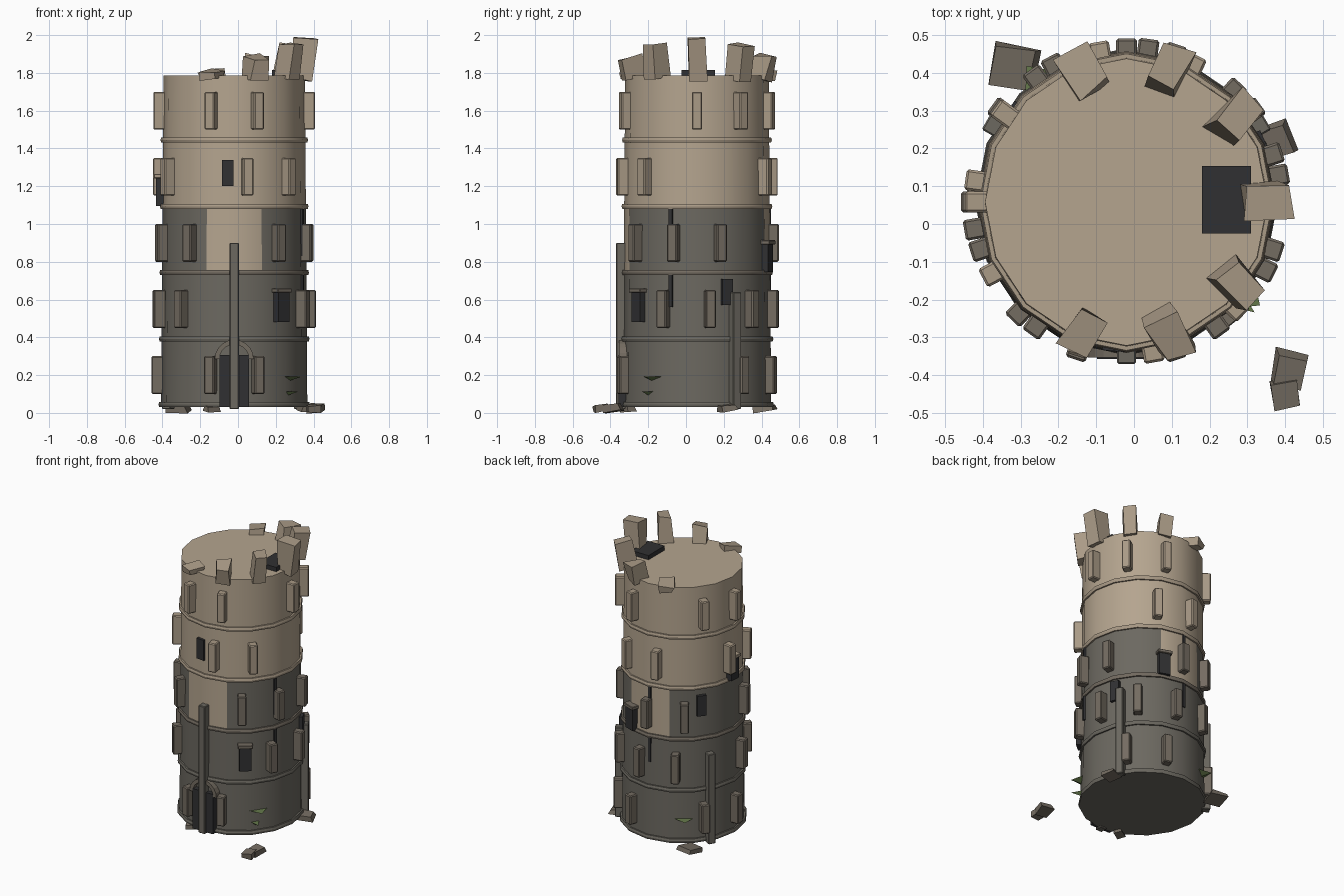
import bpy, bmesh, math, random
from mathutils import Matrix, Vector

if "Cube" in bpy.data.objects:
    bpy.data.objects.remove(bpy.data.objects["Cube"])

random.seed(4)
CX, CY = -0.02, 0.058
SIDES, Z0, STEP, LEVELS = 16, 0.03, 0.351, 5
TOP = Z0 + STEP * LEVELS


def material(name, rgb):
    m = bpy.data.materials.new(name)
    m.diffuse_color = (*rgb, 1)
    m.use_nodes = True
    m.node_tree.nodes["Principled BSDF"].inputs["Base Color"].default_value = m.diffuse_color
    return m


LIGHT = material("light_stone", (0.46, 0.375, 0.275))
TRIM = material("trim_stone", (0.40, 0.325, 0.24))
DARK = material("stained_stone", (0.150, 0.140, 0.118))
BROWN = material("stained_trim", (0.175, 0.15, 0.12))
BLACK = material("dark_opening", (0.030, 0.030, 0.032))
MOSS = material("moss", (0.13, 0.19, 0.07))


def radius(z):
    return 0.393 - 0.013 * (z - Z0) / (TOP - Z0)


def finish(name, bm, mats, smooth=False):
    bmesh.ops.recalc_face_normals(bm, faces=bm.faces[:])
    me = bpy.data.meshes.new(name)
    bm.to_mesh(me)
    bm.free()
    for m in mats:
        me.materials.append(m)
    ob = bpy.data.objects.new(name, me)
    bpy.context.collection.objects.link(ob)
    if smooth:
        bpy.context.view_layer.objects.active = ob
        ob.select_set(True)
        bpy.ops.object.shade_smooth_by_angle(angle=math.radians(30))
        ob.select_set(False)
    return ob


def on_wall(deg, r, z):
    """Local frame on the wall: x outwards, y along the wall, z up."""
    return (Matrix.Translation((CX, CY, 0)) @ Matrix.Rotation(math.radians(deg), 4, 'Z')
            @ Matrix.Translation((r, 0, z)))


def box(name, size, mat, matrix, bevel=0, jitter=0, taper=1):
    bm = bmesh.new()
    bmesh.ops.create_cube(bm, size=1)
    for v in bm.verts:
        k = taper if v.co.z > 0 else 1
        v.co = Vector((v.co.x * size[0] * k, v.co.y * size[1] * k, v.co.z * size[2]))
        v.co += Vector([random.uniform(-jitter, jitter) for _ in range(3)])
    if bevel:
        bmesh.ops.bevel(bm, geom=bm.edges[:], offset=bevel, segments=1, affect='EDGES')
    bm.transform(matrix)
    return finish(name, bm, [mat])


def lathe(name, profile, mats, rule=None, loop=False):
    """Revolve (radius, z) points around the tower axis."""
    bm = bmesh.new()
    rows = []
    for r, z in profile:
        rows.append([bm.verts.new((CX + 0.985 * r * math.cos(2 * math.pi * i / SIDES),
                                   CY + r * math.sin(2 * math.pi * i / SIDES), z))
                     for i in range(SIDES)])
    pairs = list(zip(rows, rows[1:])) + ([(rows[-1], rows[0])] if loop else [])
    for a, b in pairs:
        for i in range(SIDES):
            j = (i + 1) % SIDES
            bm.faces.new((a[i], a[j], b[j], b[i]))
    if not loop:
        bm.faces.new(rows[0][::-1])
        bm.faces.new(rows[-1])
    if rule:
        for f in bm.faces:
            f.material_index = rule(f.calc_center_median())
    return finish(name, bm, mats, True)


# Tower wall: stained low down, with clean patches front and back on the third level
def stain(c):
    level = (c.z - Z0) / STEP
    if level > 3:
        return 0
    off_axis = abs(math.atan2(c.x - CX, abs(c.y - CY)))
    return 0 if level > 2 and off_axis < math.radians(22) else 1


lathe("tower_wall", [(radius(Z0 + i * STEP), Z0 + i * STEP) for i in range(LEVELS + 1)],
      [LIGHT, DARK], stain)

# String courses between levels
for i in range(LEVELS):
    z = Z0 + i * STEP
    r = radius(z)
    lo, hi = (z, z + 0.028) if i == 0 else (z - 0.003, z + 0.024)
    lathe(f"ring_{i + 1}", [(r - 0.02, lo), (r + 0.01, lo), (r + 0.014, (lo + hi) / 2),
                            (r + 0.01, hi), (r - 0.02, hi)],
          [DARK if i < 2 else BROWN if i == 2 else TRIM], loop=True)

# Buttress blocks, staggered from level to level
BLOCKS = [(36, 72, 144, 180, 252, 288),
          (10, 46, 82, 118, 190, 226, 334),
          (18, 90, 126, 198, 234, 306, 342),
          (64, 100, 172, 208, 280, 316),
          (0, 36, 72, 144, 180, 252, 288)]
for i, angles in enumerate(BLOCKS):
    z = 0.20 + 0.35 * i
    for a in angles:
        box(f"buttress_{i + 1}_{a}", (0.065, 0.055, 0.2), BROWN if i < 3 else TRIM,
            on_wall(a, radius(z) + 0.014, z), bevel=0.006)

# Corner poles
for a, top in ((-90, 0.90), (30, 0.64), (150, 0.64)):
    box(f"pole_{a}", (0.05, 0.05, top - 0.02), DARK, on_wall(a, 0.403, top / 2 + 0.01), bevel=0.004)

# Doorway with arch
box("door", (0.05, 0.156, 0.275), BLACK, on_wall(-90, 0.39, 0.168))
bm = bmesh.new()
N, prev = 10, None
for k in range(N + 1):
    t = math.pi * k / N
    ring = [bm.verts.new((x, r * math.cos(t), r * math.sin(t)))
            for r, x in ((0.078, -0.03), (0.103, -0.03), (0.103, 0.03), (0.078, 0.03))]
    if prev:
        for q in range(4):
            bm.faces.new((prev[q], prev[(q + 1) % 4], ring[(q + 1) % 4], ring[q]))
    else:
        bm.faces.new(ring)
    prev = ring
bm.faces.new(prev)
bm.transform(on_wall(-90, 0.382, 0.285))
finish("door_arch", bm, [BROWN])

# Windows: angle, centre height, width, height, has lintel
WINDOWS = [(-51, 0.56, 0.075, 0.16, True), (70, 0.82, 0.075, 0.15, True),
           (177, 1.17, 0.075, 0.15, True), (-95, 1.27, 0.06, 0.14, False),
           (24, 0.64, 0.06, 0.14, False), (142, 0.97, 0.06, 0.14, False)]
for a, z, w, h, lintel in WINDOWS:
    box(f"window_{a}", (0.04, w, h), BLACK, on_wall(a, radius(z) + (0.008 if lintel else -0.008), z))
    if lintel:
        box(f"lintel_{a}", (0.06, w + 0.02, 0.022), TRIM if z > 1 else BROWN,
            on_wall(a, radius(z) + 0.008, z + h / 2 + 0.008), bevel=0.003)

# Cracks in the wall
for a in (-21, 92):
    for lo, hi in ((0.56, 0.73), (0.83, 1.08)):
        box(f"crack_{a}", (0.02, 0.02, hi - lo), BLACK,
            on_wall(a, radius(lo) - 0.006, (lo + hi) / 2))

# Roof hatch
box("roof_hatch", (0.13, 0.178, 0.05), BLACK, Matrix.Translation((0.245, 0.064, TOP + 0.005)))

# Broken battlements, tallest on the right side
for a, top, tilt, spin in ((0, 1.98, 6, 3), (38, 1.955, 8, 12), (72, 1.89, 10, -8), (108, 1.815, 4, 12),
                           (-36, 1.95, 8, -10), (-72, 1.885, 10, 8), (-108, 1.815, 5, -12)):
    h = top - 1.765
    m = (on_wall(a, 0.365, 1.765 + h / 2) @ Matrix.Rotation(math.radians(tilt), 4, 'Y')
         @ Matrix.Rotation(math.radians(spin), 4, 'Z'))
    box(f"battlement_{a}", (0.11, 0.085, h), TRIM, m, jitter=0.012, taper=1.05)

# Fallen rubble around the base
for x, y, sx, sy, h, spin in ((0.41, -0.39, 0.085, 0.10, 0.04, -12), (0.40, -0.45, 0.08, 0.08, 0.035, 8),
                              (-0.32, 0.415, 0.12, 0.12, 0.03, -10), (0.37, 0.215, 0.10, 0.09, 0.03, 20),
                              (-0.14, -0.31, 0.08, 0.06, 0.025, 30)):
    m = (Matrix.Translation((x, y, h / 2 + 0.008)) @ Matrix.Rotation(math.radians(spin), 4, 'Z')
         @ Matrix.Rotation(math.radians(9), 4, 'X'))
    box("rubble", (sx, sy, h), BROWN, m, jitter=0.006, taper=0.85)

# Moss tufts: thin wedges growing from the wall
for a, z, w in ((-39, 0.183, 0.15), (-42, 0.105, 0.07), (125, 0.183, 0.15)):
    bm = bmesh.new()
    top = [bm.verts.new(p) for p in ((-0.03, -w / 2, 0.01), (-0.03, w / 2, 0.01), (0.055, 0.01, 0.008))]
    low = bm.verts.new((-0.01, 0, -0.012))
    bm.faces.new(top)
    for k in range(3):
        bm.faces.new((top[k], low, top[(k + 1) % 3]))
    bm.transform(on_wall(a, radius(z), z))
    finish("moss_tuft", bm, [MOSS])
